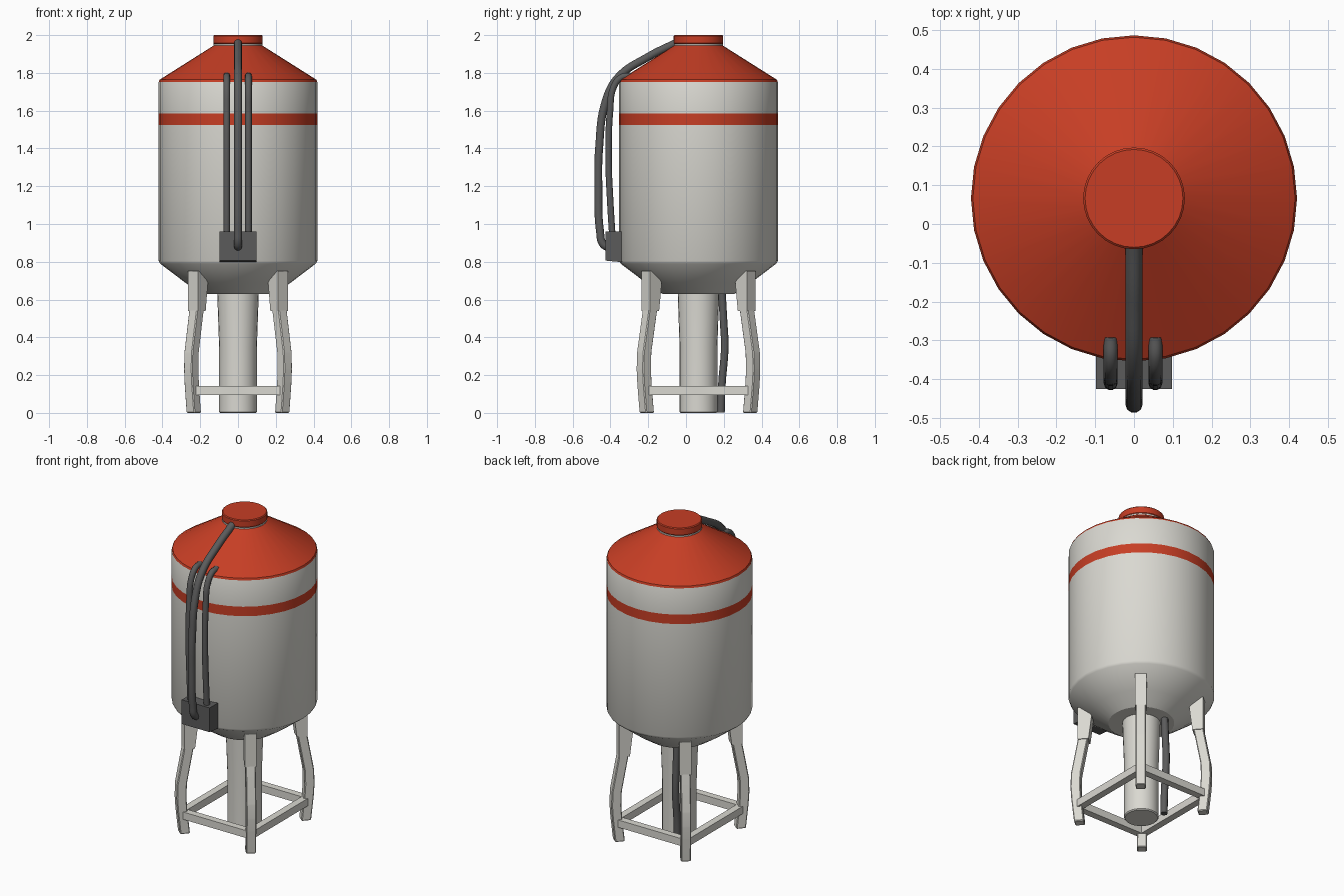
import bpy, bmesh, math
from mathutils import Vector

if "Cube" in bpy.data.objects:
    bpy.data.objects.remove(bpy.data.objects["Cube"])

CY = 0.066  # tank axis sits slightly behind the origin


def mat(name, rgb):
    m = bpy.data.materials.new(name)
    m.diffuse_color = (*rgb, 1)
    m.use_nodes = True
    m.node_tree.nodes["Principled BSDF"].inputs["Base Color"].default_value = m.diffuse_color
    return m


WHITE = mat("off white", (0.70, 0.69, 0.64))
RED = mat("orange red", (0.57, 0.048, 0.018))
DARK = mat("dark grey", (0.105, 0.105, 0.105))


def select(ob):
    bpy.ops.object.select_all(action='DESELECT')
    ob.select_set(True)
    bpy.context.view_layer.objects.active = ob


def finish(name, bm, mats, angle=30):
    bmesh.ops.recalc_face_normals(bm, faces=bm.faces[:])
    me = bpy.data.meshes.new(name)
    bm.to_mesh(me)
    bm.free()
    for m in mats:
        me.materials.append(m)
    ob = bpy.data.objects.new(name, me)
    bpy.context.collection.objects.link(ob)
    select(ob)
    bpy.ops.object.shade_smooth_by_angle(angle=math.radians(angle))
    return ob


def lathe(name, profile, sides, mats, rule=lambda z: 0):
    bm = bmesh.new()
    rings = []
    for r, z in profile:
        rings.append([bm.verts.new((r * math.cos(2 * math.pi * i / sides),
                                    CY + r * math.sin(2 * math.pi * i / sides), z))
                      for i in range(sides)])
    for a, b in zip(rings, rings[1:]):
        for i in range(sides):
            j = (i + 1) % sides
            bm.faces.new((a[i], a[j], b[j], b[i]))
    bm.faces.new(rings[0])
    bm.faces.new(rings[-1])
    for f in bm.faces:
        f.material_index = rule(f.calc_center_median().z)
    return finish(name, bm, mats)


def prism(name, outline, half, origin, along, side, m, bevel=0.0):
    """Outline of (distance along, z) points, extruded both ways along side."""
    bm = bmesh.new()
    loops = [[bm.verts.new(origin + along * r + Vector((0, 0, z)) + side * s) for r, z in outline]
             for s in (-half, half)]
    n = len(outline)
    bm.faces.new(loops[0])
    bm.faces.new(loops[1])
    for i in range(n):
        j = (i + 1) % n
        bm.faces.new((loops[0][i], loops[0][j], loops[1][j], loops[1][i]))
    bmesh.ops.recalc_face_normals(bm, faces=bm.faces[:])
    if bevel:
        bmesh.ops.bevel(bm, geom=bm.edges[:], offset=bevel, segments=1, affect='EDGES')
    return finish(name, bm, [m], 20)


def tube(name, pts, radius):
    cu = bpy.data.curves.new(name, 'CURVE')
    cu.dimensions = '3D'
    cu.bevel_depth = radius
    cu.bevel_resolution = 3
    cu.resolution_u = 8
    cu.use_fill_caps = True
    sp = cu.splines.new('BEZIER')
    sp.bezier_points.add(len(pts) - 1)
    for p, co in zip(sp.bezier_points, pts):
        p.co = co
        p.handle_left_type = p.handle_right_type = 'AUTO'
    cu.materials.append(DARK)
    ob = bpy.data.objects.new(name, cu)
    bpy.context.collection.objects.link(ob)
    select(ob)
    bpy.ops.object.convert(target='MESH')
    bpy.ops.object.shade_smooth_by_angle(angle=math.radians(50))


# tank with red roof and red stripe
lathe("tank", [(0.19, 0.63), (0.28, 0.69), (0.412, 0.79), (0.42, 0.805), (0.42, 1.525),
               (0.42, 1.585), (0.42, 1.752), (0.415, 1.764), (0.13, 1.944), (0.13, 1.952)],
      32, [WHITE, RED], lambda z: int(1.525 < z < 1.585 or 1.755 < z < 1.947))

# filler cap
lathe("top_cap", [(0.126, 1.951), (0.131, 1.957), (0.131, 1.995), (0.126, 2.0)], 32, [RED])

# central outlet pipe
lathe("outlet_pipe", [(0.094, 0.0), (0.1, 0.006), (0.1, 0.35), (0.11, 0.64)], 24, [WHITE])

# four legs with upper brackets
centre = Vector((0, CY, 0))
leg_path = [(0.36, 0.0), (0.376, 0.15), (0.381, 0.23), (0.378, 0.32), (0.335, 0.56)]
leg_outline = [(r - 0.029, z) for r, z in leg_path] + [(r + 0.029, z) for r, z in reversed(leg_path)]
bracket = [(0.367, 0.75), (0.367, 0.54), (0.303, 0.54), (0.285, 0.69), (0.333, 0.75)]
feet = []
for sx, sy, tag in ((1, -1, "front_right"), (1, 1, "back_right"), (-1, 1, "back_left"), (-1, -1, "front_left")):
    d = Vector((0.65 * sx, 0.76 * sy, 0))
    side = Vector((-d.y, d.x, 0))
    prism(tag + "_leg", leg_outline, 0.029, centre, d, side, WHITE, 0.005)
    prism(tag + "_leg_bracket", bracket, 0.034, centre, d, side, WHITE)
    feet.append(centre + d * 0.37)

# braces between the legs
for i, tag in enumerate(("right", "back", "left", "front")):
    a, b = feet[i], feet[(i + 1) % 4]
    d = (b - a).normalized()
    L = (b - a).length
    prism(tag + "_brace", [(0, 0.095), (L, 0.095), (L, 0.142), (0, 0.142)], 0.022,
          a, d, Vector((-d.y, d.x, 0)), WHITE)

# junction box on the front
prism("junction_box", [(-0.425, 0.806), (-0.34, 0.798), (-0.34, 0.96), (-0.425, 0.96)], 0.098,
      Vector(), Vector((0, 1, 0)), Vector((1, 0, 0)), DARK)

# hoses
tube("main_hose", [(0, -0.05, 1.96), (0, -0.2, 1.885), (0, -0.36, 1.775), (0, -0.425, 1.65),
                   (0, -0.46, 1.4), (0, -0.464, 1.2), (0, -0.455, 0.96), (0, -0.44, 0.895),
                   (0, -0.41, 0.875)], 0.022)
for x, tag in ((-0.06, "left"), (0.055, "right")):
    tube(tag + "_hose", [(x, -0.29, 1.785), (x, -0.345, 1.775), (x, -0.385, 1.72), (x, -0.402, 1.6),
                         (x, -0.41, 1.35), (x, -0.4, 1.1), (x, -0.39, 0.94)], 0.018)
tube("rear_drain_hose", [(-0.07, 0.185, 0.002), (-0.07, 0.19, 0.15), (-0.07, 0.205, 0.35),
                         (-0.07, 0.198, 0.5), (-0.07, 0.19, 0.645)], 0.021)
